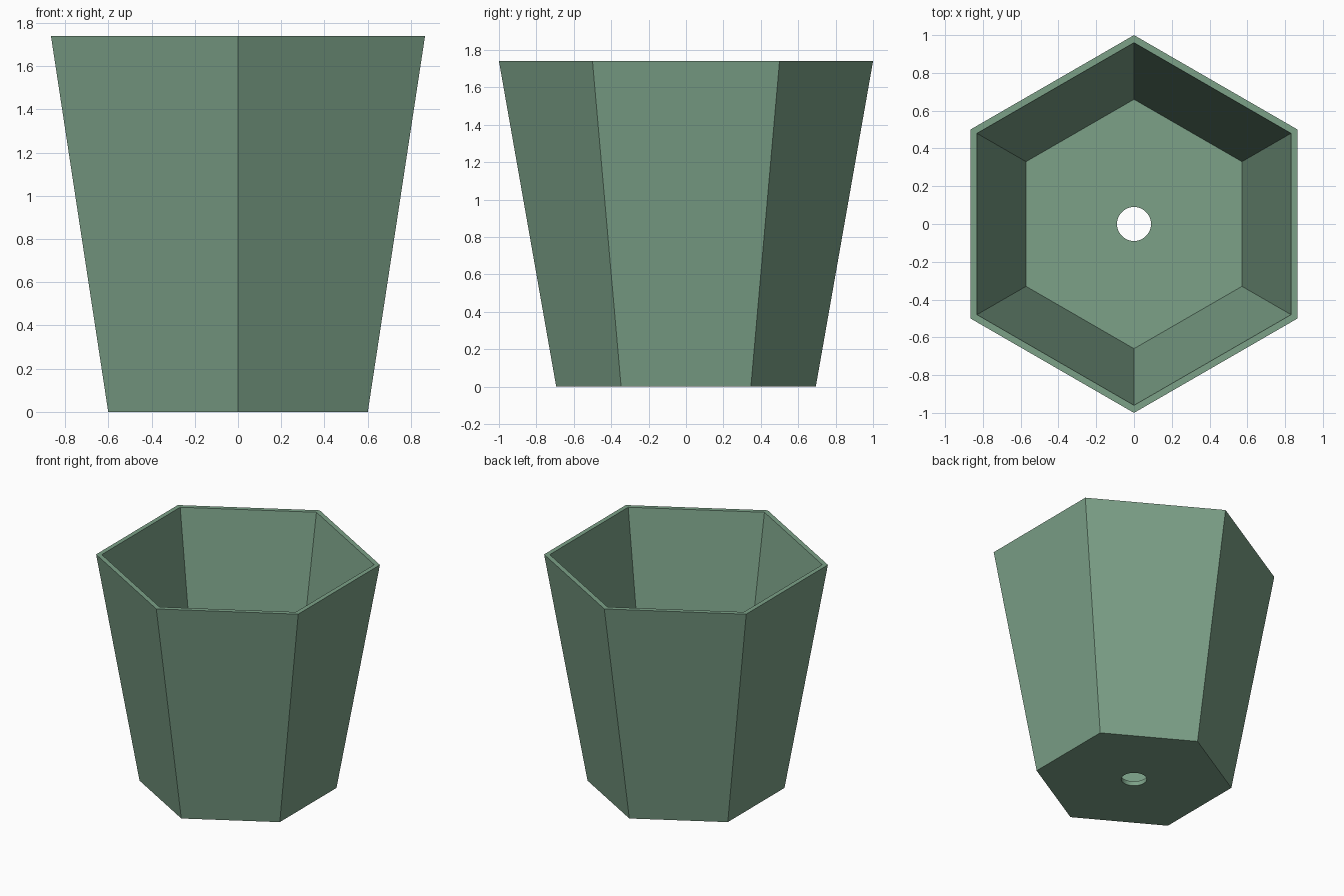
import bpy, bmesh, math

if "Cube" in bpy.data.objects:
    bpy.data.objects.remove(bpy.data.objects["Cube"])

HEIGHT, FLOOR = 1.74, 0.035
SIDES, ARC = 6, 6            # hexagon sides, hole segments per side

mat = bpy.data.materials.new("sage green")
mat.diffuse_color = (0.20, 0.355, 0.245, 1)
mat.use_nodes = True
mat.node_tree.nodes["Principled BSDF"].inputs["Base Color"].default_value = mat.diffuse_color

bm = bmesh.new()


def ring(radius, z, count):
    pts = [math.pi / 2 + 2 * math.pi * i / count for i in range(count)]
    return [bm.verts.new((radius * math.cos(a), radius * math.sin(a), z)) for a in pts]


def bridge(a, b):
    n = len(a)
    for i in range(n):
        j = (i + 1) % n
        bm.faces.new((a[i], a[j], b[j], b[i]))


def plate(hexagon, hole):
    # Fill between a hexagon and the round hole, one face per side
    for i in range(SIDES):
        arc = [hole[(i * ARC + k) % len(hole)] for k in range(ARC, -1, -1)]
        bm.faces.new([hexagon[i], hexagon[(i + 1) % SIDES]] + arc)


# Tapered walls and flat rim
outer_base = ring(0.694, 0, SIDES)
outer_rim = ring(1.0, HEIGHT, SIDES)
inner_rim = ring(0.96, HEIGHT, SIDES)
inner_base = ring(0.66, FLOOR, SIDES)
bridge(outer_base, outer_rim)
bridge(outer_rim, inner_rim)
bridge(inner_rim, inner_base)

# Floor with drainage hole
hole_low = ring(0.09, 0, SIDES * ARC)
hole_high = ring(0.09, FLOOR, SIDES * ARC)
plate(outer_base, hole_low)
plate(inner_base, hole_high)
bridge(hole_low, hole_high)

bmesh.ops.recalc_face_normals(bm, faces=bm.faces)
mesh = bpy.data.meshes.new("planter_pot")
bm.to_mesh(mesh)
bm.free()
mesh.materials.append(mat)
pot = bpy.data.objects.new("planter_pot", mesh)
bpy.context.collection.objects.link(pot)

# Smooth hole wall, crisp hexagon edges
bpy.context.view_layer.objects.active = pot
pot.select_set(True)
bpy.ops.object.shade_smooth_by_angle(angle=math.radians(25))
